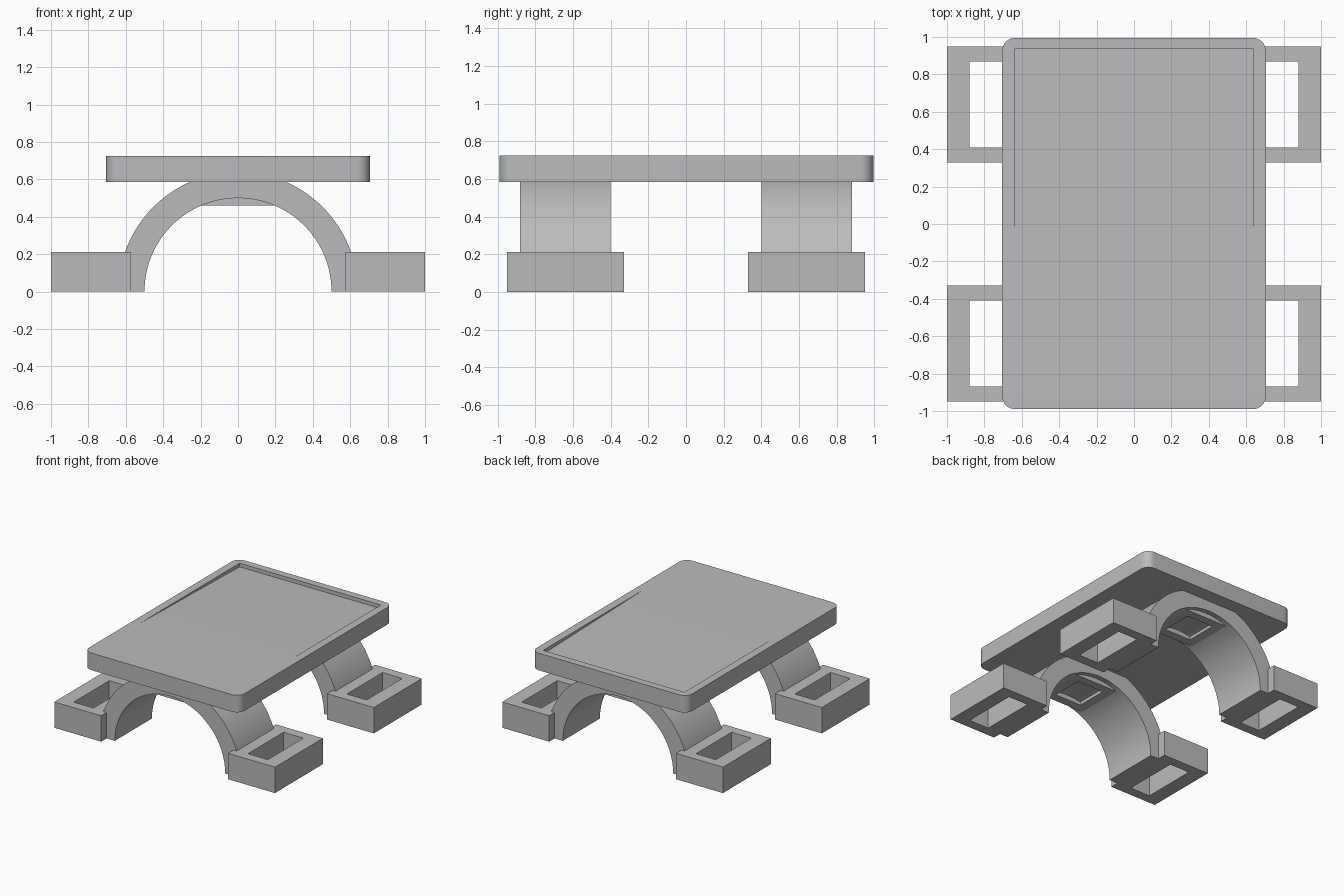
import bpy, bmesh, math
from mathutils import Matrix

cube = bpy.data.objects.get("Cube")
if cube:
    bpy.data.objects.remove(cube, do_unlink=True)

grey = bpy.data.materials.new("light grey")
grey.use_nodes = True
colour = (0.5, 0.5, 0.5, 1)
grey.diffuse_color = colour
grey.node_tree.nodes["Principled BSDF"].inputs["Base Color"].default_value = colour


def finish(name, bm):
    bmesh.ops.recalc_face_normals(bm, faces=bm.faces)
    mesh = bpy.data.meshes.new(name)
    bm.to_mesh(mesh)
    bm.free()
    mesh.materials.append(grey)
    ob = bpy.data.objects.new(name, mesh)
    bpy.context.collection.objects.link(ob)
    return ob


def box(name, x0, x1, y0, y1, z0, z1, corner=0):
    bm = bmesh.new()
    bmesh.ops.create_cube(bm, size=1)
    bmesh.ops.scale(bm, vec=(x1 - x0, y1 - y0, z1 - z0), verts=bm.verts)
    bmesh.ops.translate(bm, vec=((x0 + x1) / 2, (y0 + y1) / 2, (z0 + z1) / 2), verts=bm.verts)
    if corner:
        upright = [e for e in bm.edges if abs(e.verts[0].co.z - e.verts[1].co.z) > 0.01]
        bmesh.ops.bevel(bm, geom=upright, offset=corner, segments=8, profile=0.5, affect='EDGES')
    return finish(name, bm)


def prism(name, outline, axis, start, end):
    """Extrude an outline of (u, z) points along x or y."""
    bm = bmesh.new()
    place = (lambda u, z: (start, u, z)) if axis == 'x' else (lambda u, z: (u, start, z))
    face = bm.faces.new([bm.verts.new(place(u, z)) for u, z in outline])
    out = bmesh.ops.extrude_face_region(bm, geom=[face])
    moved = [g for g in out["geom"] if isinstance(g, bmesh.types.BMVert)]
    d = end - start
    bmesh.ops.translate(bm, vec=(d, 0, 0) if axis == 'x' else (0, d, 0), verts=moved)
    return finish(name, bm)


def cut(ob, cutter):
    mod = ob.modifiers.new("cut", 'BOOLEAN')
    mod.operation, mod.solver, mod.object = 'DIFFERENCE', 'EXACT', cutter
    bpy.context.view_layer.objects.active = ob
    bpy.ops.object.modifier_apply(modifier=mod.name)
    bpy.data.objects.remove(cutter, do_unlink=True)


def smooth(ob):
    bpy.ops.object.select_all(action='DESELECT')
    ob.select_set(True)
    bpy.context.view_layer.objects.active = ob
    bpy.ops.object.shade_smooth_by_angle(angle=math.radians(30))


def arc(radius, a0, a1, count):
    return [(radius * math.cos(a0 + (a1 - a0) * i / count),
             radius * math.sin(a0 + (a1 - a0) * i / count)) for i in range(count + 1)]


# Top plate with a shallow recess whose floor slopes down to the back
top_z = 0.725
plate = box("top_plate", -0.705, 0.705, -0.99, 0.995, 0.585, top_z, corner=0.07)
wedge = [(-0.36, top_z), (-0.36, top_z + 0.1), (0.935, top_z + 0.1), (0.935, top_z - 0.03)]
cut(plate, prism("recess_cutter", wedge, 'x', -0.64, 0.64))
smooth(plate)

inner, outer, slab_z = 0.5, 0.64, 0.46
for end, yc in (("front", -0.64), ("back", 0.64)):
    # Half-ring arch
    ring = arc(outer, 0, math.pi, 64) + arc(inner, math.pi, 0, 64)
    smooth(prism(end + "_arch", ring, 'y', yc - 0.24, yc + 0.24))

    # Slotted flat slab under the crown of the arch
    a = math.asin(slab_z / (inner + 0.01))
    slab = prism(end + "_crown_slab", arc(inner + 0.01, a, math.pi - a, 16), 'y', yc - 0.2, yc + 0.2)
    cut(slab, box("slot_cutter", -0.12, 0.12, yc - 0.13, yc + 0.13, 0.4, 0.6))

    # Slotted feet on both sides
    for side, s in (("left", 1), ("right", -1)):
        xs = sorted((0.575 * s, s))
        hole = sorted((0.7 * s, 0.88 * s))
        foot = box(f"{end}_{side}_foot", *xs, yc - 0.31, yc + 0.31, 0, 0.212)
        cut(foot, box("foot_slot_cutter", *hole, yc - 0.23, yc + 0.23, -0.1, 0.4))
        # Keep the space inside the arch clear
        cut(foot, prism("arch_cutter", arc(inner + 0.05, 0, math.pi, 32), 'y', yc - 0.4, yc + 0.4))
